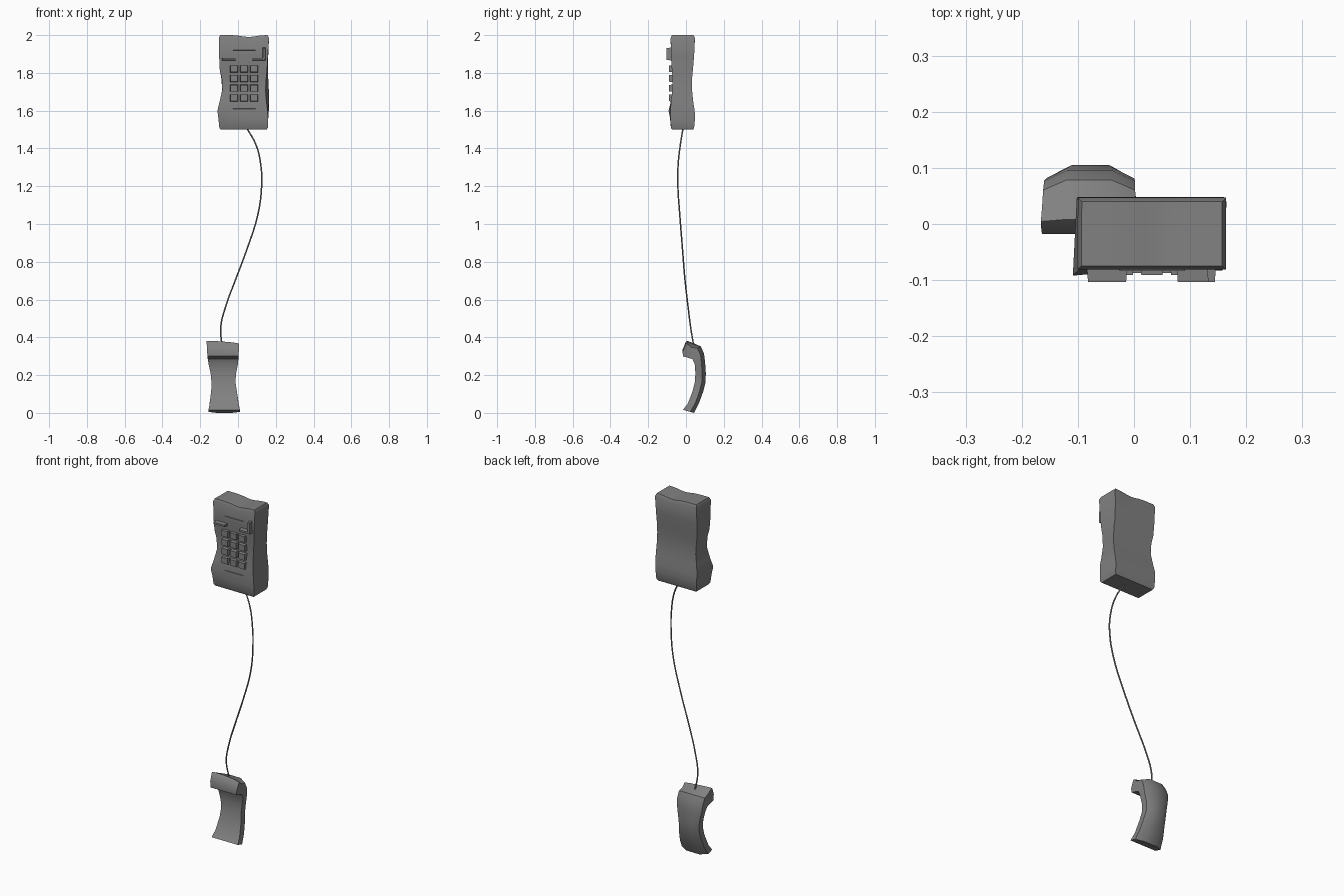
import bpy, bmesh, math
from mathutils import Vector

cube = bpy.data.objects.get("Cube")
if cube:
    bpy.data.objects.remove(cube)

grey = bpy.data.materials.new("mid_grey")
grey.use_nodes = True
colour = (0.22, 0.22, 0.22, 1)
grey.diffuse_color = colour
grey.node_tree.nodes["Principled BSDF"].inputs["Base Color"].default_value = colour


def finish(name, bm, smooth=True):
    """Turn a bmesh into a named, shaded object."""
    bmesh.ops.recalc_face_normals(bm, faces=bm.faces)
    mesh = bpy.data.meshes.new(name)
    bm.to_mesh(mesh)
    bm.free()
    obj = bpy.data.objects.new(name, mesh)
    bpy.context.collection.objects.link(obj)
    mesh.materials.append(grey)
    if smooth:
        bpy.ops.object.select_all(action='DESELECT')
        obj.select_set(True)
        bpy.context.view_layer.objects.active = obj
        bpy.ops.object.shade_smooth_by_angle(angle=math.radians(35))
    return obj


def loft(name, rings):
    """Skin closed rings of points; each end is capped with strips."""
    bm = bmesh.new()
    loops = [[bm.verts.new(p) for p in ring] for ring in rings]
    n = len(loops[0])
    for a, b in zip(loops, loops[1:]):
        for i in range(n):
            j = (i + 1) % n
            bm.faces.new((a[i], a[j], b[j], b[i]))
    for end in (loops[0], loops[-1]):
        for i in range(n // 2 - 1):
            bm.faces.new((end[i], end[i + 1], end[n - 2 - i], end[n - 1 - i]))
    return finish(name, bm)


def block(name, x0, x1, z0, z1, y0, y1=-0.05, taper=0.004):
    """Raised block on the front, slightly narrower at its face."""
    bm = bmesh.new()
    bmesh.ops.create_cube(bm, size=1)
    for v in bm.verts:
        t = taper if v.co.y < 0 else 0
        sx, sz = math.copysign(t, v.co.x), math.copysign(t, v.co.z)
        v.co = Vector((x1 if v.co.x > 0 else x0, y0 if v.co.y < 0 else y1,
                       z1 if v.co.z > 0 else z0)) - Vector((sx, 0, sz))
    return finish(name, bm, False)


# Wavy phone body: z, front-left x, front-right x, back x pair, front y, back y
levels = [
    (1.50, -.092, .152, -.092, .152, -.074, .038),
    (1.51, -.099, .158, -.098, .158, -.080, .043),
    (1.56, -.104, .158, -.100, .160, -.082, .048),
    (1.60, -.109, .157, -.102, .163, -.083, .046),
    (1.65, -.097, .150, -.094, .165, -.079, .038),
    (1.71, -.083, .146, -.084, .163, -.072, .032),
    (1.77, -.086, .149, -.088, .160, -.071, .032),
    (1.82, -.097, .154, -.097, .158, -.075, .037),
    (1.89, -.100, .158, -.099, .160, -.080, .043),
    (1.985, -.101, .164, -.100, .164, -.081, .047),
    (2.0, -.094, .157, -.093, .157, -.075, .040)]
COLS = 10
rings = []
for z, fx0, fx1, bx0, bx1, fy, by in levels:
    bulge = 0.009 * math.exp(-((z - 1.60) / 0.035) ** 2)
    front, back = [], []
    for i in range(COLS + 1):
        t = i / COLS
        dip = 0.010 * math.exp(-((t - 0.6) / 0.2) ** 2) if z > 1.95 else 0
        front.append((fx0 + (fx1 - fx0) * t, fy - bulge * (1 - t) ** 3, z - dip))
        back.append((bx0 + (bx1 - bx0) * t, by, z - dip))
    rings.append(front + back[::-1])
loft("phone_body", rings)

# Number keys
for row in range(4):
    for col in range(3):
        x, z = -0.021 + 0.053 * col, 1.822 - 0.0515 * row
        block(f"key_{row}_{col}", x - .023, x + .023, z - .021, z + .021, -0.091)

# Raised bars near the top and thin ridges above and below the keys
block("left_bar", -.086, -.010, 1.864, 1.882, -.103)
block("right_bar", .074, .140, 1.864, 1.882, -.103)
block("right_upright_bar", .128, .148, 1.864, 1.936, -.103)
block("upper_ridge", -.03, .095, 1.916, 1.924, -.084)
block("lower_ridge", -.03, .095, 1.606, 1.614, -.087)

# Handset: inner y, inner z, outer y, outer z, right x, left x
stations = [
    (-.016, .016, .042, .000, -.156, .010),
    (.010, .050, .070, .055, -.150, .003),
    (.035, .115, .092, .115, -.142, -.006),
    (.047, .165, .103, .160, -.140, -.014),
    (.050, .210, .105, .210, -.145, -.010),
    (.046, .260, .101, .270, -.156, .000),
    (.034, .285, .095, .315, -.160, .002),
    (-.016, .300, .078, .352, -.162, .002),
    (-.018, .335, .045, .370, -.164, .004),
    (-.002, .374, .008, .384, -.166, .005)]
rings = []
for iy, iz, oy, oz, x0, x1 in stations:
    inner, outer = Vector((0, iy, iz)), Vector((0, oy, oz))
    shoulder = outer.lerp(inner, min(0.35, 0.02 / (outer - inner).length))
    width = x1 - x0
    ring = []
    for p, t in ((inner, 0), (inner, .25), (inner, .75), (inner, 1),
                 (shoulder, 1), (outer, .75), (outer, .25), (shoulder, 0)):
        # the top slopes gently down to the left
        slope = 0.013 * t if iz > 0.32 else 0
        ring.append((x0 + width * t, p.y, p.z - slope))
    rings.append(ring)
loft("handset", rings)

# Hanging cord
path = [(.045, -.015, 1.51), (.095, -.03, 1.42), (.121, -.042, 1.31),
        (.125, -.043, 1.20), (.105, -.033, 1.05), (.045, -.018, .86),
        (-.015, -.005, .70), (-.063, .010, .57), (-.092, .025, .45),
        (-.085, .040, .36)]
curve = bpy.data.curves.new("cord", 'CURVE')
curve.dimensions = '3D'
curve.bevel_depth = 0.004
curve.bevel_resolution = 1
curve.resolution_u = 4
curve.use_fill_caps = True
spline = curve.splines.new('BEZIER')
spline.bezier_points.add(len(path) - 1)
for point, co in zip(spline.bezier_points, path):
    point.co = co
    point.handle_left_type = point.handle_right_type = 'AUTO'
curve.materials.append(grey)
bpy.context.collection.objects.link(bpy.data.objects.new("cord", curve))
